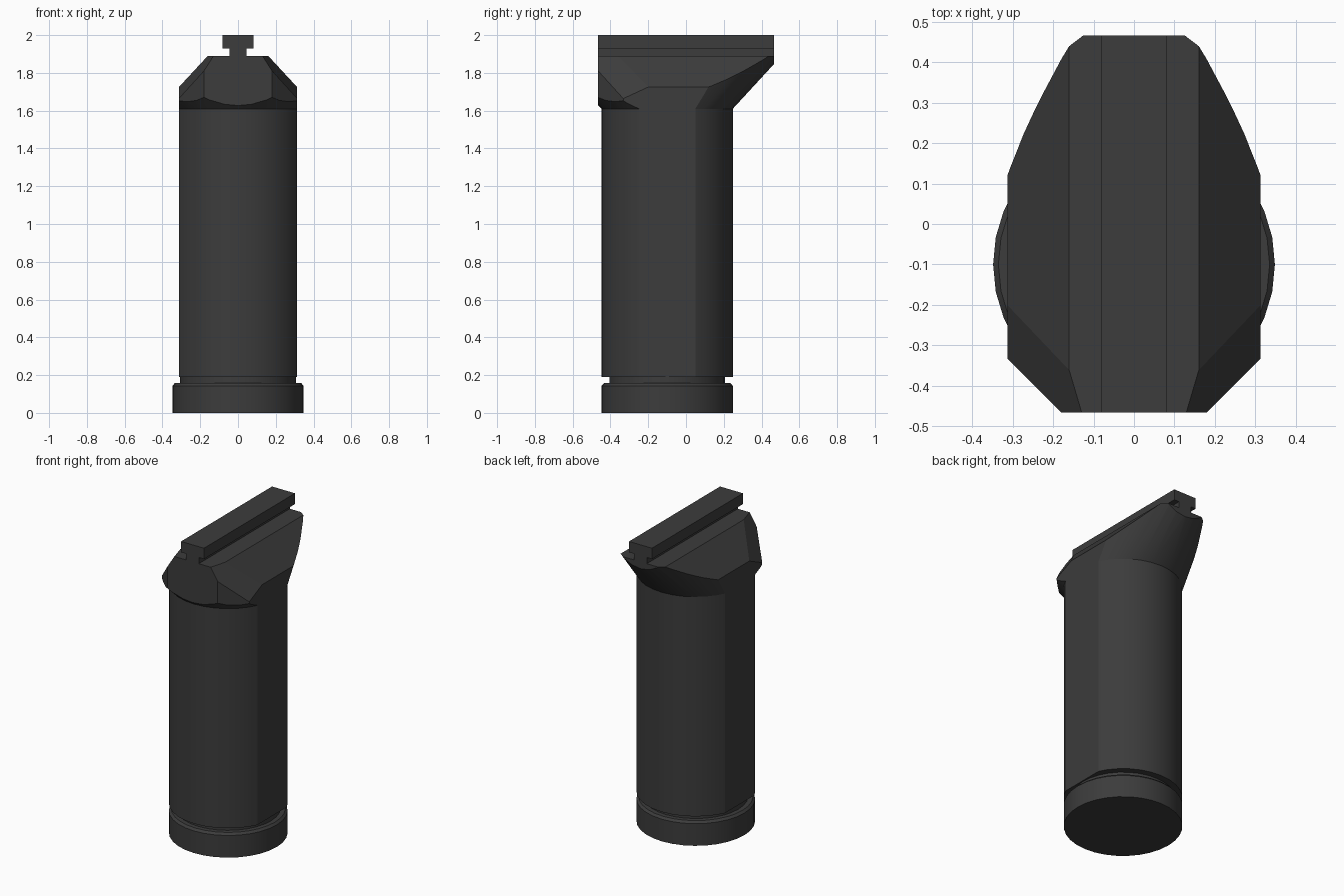
import bpy, bmesh, math
from mathutils import Vector

cube = bpy.data.objects.get("Cube")
if cube:
    bpy.data.objects.remove(cube)

AXIS_Y, R, FLAT = -0.1, 0.348, 0.313
BODY_TOP, HEAD_TOP, END = 1.61, 1.89, 0.465

mat = bpy.data.materials.new("dark_grey")
mat.use_nodes = True
mat.diffuse_color = (0.045, 0.045, 0.045, 1)
mat.node_tree.nodes["Principled BSDF"].inputs["Base Color"].default_value = mat.diffuse_color


def finish(bm, name, angle=25):
    bmesh.ops.recalc_face_normals(bm, faces=bm.faces)
    mesh = bpy.data.meshes.new(name)
    bm.to_mesh(mesh)
    bm.free()
    mesh.materials.append(mat)
    ob = bpy.data.objects.new(name, mesh)
    bpy.context.collection.objects.link(ob)
    bpy.ops.object.select_all(action='DESELECT')
    bpy.context.view_layer.objects.active = ob
    ob.select_set(True)
    bpy.ops.object.shade_smooth_by_angle(angle=math.radians(angle))


def ring(r, z, n=32):
    return [Vector((r * math.cos(a), AXIS_Y + r * math.sin(a), z))
            for a in (2 * math.pi * i / n for i in range(n))]


def hull(points):
    bm = bmesh.new()
    for p in points:
        bm.verts.new(p)
    res = bmesh.ops.convex_hull(bm, input=bm.verts)
    loose = [v for v in bm.verts if not v.link_faces]
    bmesh.ops.delete(bm, geom=loose, context='VERTS')
    return bm


def clip(bm, point, normal):
    """Cut away everything on the normal side and cap the hole."""
    bmesh.ops.bisect_plane(bm, geom=bm.verts[:] + bm.edges[:] + bm.faces[:], dist=1e-5,
                           plane_co=point, plane_no=normal, clear_outer=True)
    bmesh.ops.holes_fill(bm, edges=[e for e in bm.edges if e.is_boundary], sides=0)


def clip_both(bm, point, normal):
    for s in (1, -1):
        clip(bm, (s * point[0], point[1], point[2]), (s * normal[0], normal[1], normal[2]))


def tidy(bm):
    bmesh.ops.remove_doubles(bm, verts=bm.verts, dist=0.0005)
    bmesh.ops.dissolve_limit(bm, angle_limit=0.02, verts=bm.verts, edges=bm.edges)


# Round foot with a small bevel on its upper rim
bm = hull(ring(R, 0) + ring(R, 0.143) + ring(R - 0.013, 0.157))
tidy(bm)
finish(bm, "base_foot")

# Recessed neck
bm = hull(ring(0.306, 0.15) + ring(0.306, 0.2))
tidy(bm)
finish(bm, "neck_groove")

# Main column, flattened on both sides
bm = hull(ring(R, 0.19) + ring(R, BODY_TOP))
clip_both(bm, (FLAT, 0, 0), (1, 0, 0))
tidy(bm)
finish(bm, "column")

# Head: conical flare in front, swept flare behind
points = ring(R, BODY_TOP)
points += [p for p in ring(R + 0.08, BODY_TOP + 0.08) if p.y < -0.25]
points += [Vector((s * 0.38, -0.6, HEAD_TOP)) for s in (1, -1)]
rise = HEAD_TOP - BODY_TOP
for i in range(-8, 9):
    x = FLAT * math.sin(i / 8 * math.pi / 2)
    y = AXIS_Y + math.sqrt(R * R - x * x)
    points.append(Vector((x, y + rise * (0.92 - 3.6 * x * x), HEAD_TOP)))
bm = hull(points)
clip_both(bm, (FLAT, 0, 0), (1, 0, 0))                        # flat sides
clip(bm, (0, END, 0), (0, 1, 0))                              # back end
clip(bm, (0, -END, 0), (0, -1, 0))                            # front end
clip_both(bm, (FLAT, 0, 1.725), (0.165, 0, 0.153))            # roof slopes
clip_both(bm, (FLAT, -0.2, 1.725), (0.0305, -0.009, 0.0195))  # sloped front corners
clip_both(bm, (FLAT, -0.332, 0), (1, -1, 0))                  # upright front corners
tidy(bm)
finish(bm, "head", 15)

# T-shaped rail along the top
half = [(0.045, HEAD_TOP - 0.01), (0.045, 1.93), (0.082, 1.93), (0.082, 2.0)]
profile = half + [(-x, z) for x, z in reversed(half)]
bm = bmesh.new()
face = bm.faces.new([bm.verts.new((x, -END, z)) for x, z in profile])
ext = bmesh.ops.extrude_face_region(bm, geom=[face])
bmesh.ops.translate(bm, vec=(0, 2 * END, 0),
                    verts=[v for v in ext["geom"] if isinstance(v, bmesh.types.BMVert)])
if not face.is_valid or all(len(e.link_faces) < 2 for e in face.edges):
    bmesh.ops.holes_fill(bm, edges=[e for e in bm.edges if e.is_boundary], sides=0)
finish(bm, "top_rail")
